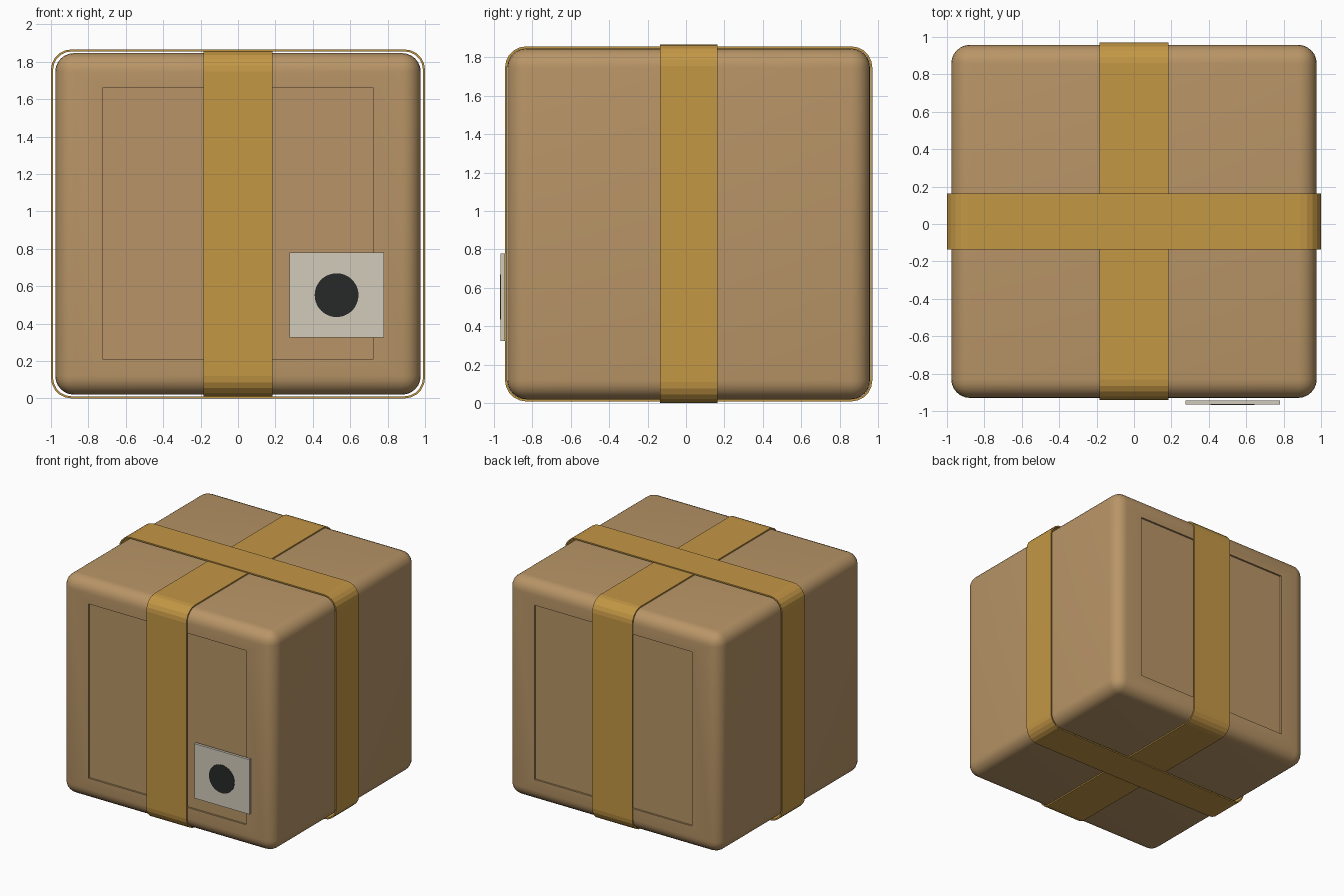
import bpy, bmesh
from math import pi, sin, cos, radians
from mathutils import Vector, Matrix

if "Cube" in bpy.data.objects:
    bpy.data.objects.remove(bpy.data.objects["Cube"])

CY = 0.014   # crate centre in y
CZ = 0.933   # crate centre in z


def material(name, rgb):
    m = bpy.data.materials.new(name)
    m.diffuse_color = (*rgb, 1)
    m.use_nodes = True
    m.node_tree.nodes["Principled BSDF"].inputs["Base Color"].default_value = m.diffuse_color
    return m


def add_object(name, bm, mat, smooth=None):
    bmesh.ops.recalc_face_normals(bm, faces=bm.faces[:])
    me = bpy.data.meshes.new(name)
    bm.to_mesh(me)
    bm.free()
    me.materials.append(mat)
    ob = bpy.data.objects.new(name, me)
    bpy.context.collection.objects.link(ob)
    if smooth:
        bpy.ops.object.select_all(action='DESELECT')
        ob.select_set(True)
        bpy.context.view_layer.objects.active = ob
        bpy.ops.object.shade_smooth_by_angle(angle=radians(smooth))
    return ob


def box(size, centre):
    bm = bmesh.new()
    bmesh.ops.create_cube(bm, size=1, matrix=Matrix.Translation(centre) @ Matrix.Diagonal((*size, 1)))
    return bm


def rounded_rect(hx, hz, r, seg=5):
    pts = []
    for i, (sx, sz) in enumerate(((1, 1), (-1, 1), (-1, -1), (1, -1))):
        for k in range(seg + 1):
            a = (i + k / seg) * pi / 2
            pts.append((sx * (hx - r) + r * cos(a), sz * (hz - r) + r * sin(a)))
    return pts


def strap(name, h, hz, half_width, to_3d, mat, t=0.011, r=0.11):
    """Closed band: rounded-rectangle ring with a thin rectangular section."""
    outer, inner = rounded_rect(h, hz, r), rounded_rect(h - t, hz - t, r - t)
    bm = bmesh.new()
    rings = [[bm.verts.new(to_3d(u, w, v)) for u, v in loop]
             for loop, w in ((outer, -half_width), (outer, half_width),
                             (inner, half_width), (inner, -half_width))]
    n = len(outer)
    for j in range(4):
        a, b = rings[j], rings[(j + 1) % 4]
        for i in range(n):
            k = (i + 1) % n
            bm.faces.new((a[i], a[k], b[k], b[i]))
    return add_object(name, bm, mat)


card = material("cardboard", (0.48, 0.30, 0.135))
tape = material("tape", (0.55, 0.31, 0.06))
paper = material("paper", (0.65, 0.60, 0.50))
black = material("black", (0.02, 0.022, 0.022))

# Rounded box with a recessed panel on front and back
bm = box((1.954, 1.888, 1.826), (0, CY, CZ))
bmesh.ops.bevel(bm, geom=bm.edges[:], offset=0.1, segments=6, profile=0.5, affect='EDGES')
bmesh.ops.recalc_face_normals(bm, faces=bm.faces[:])
panels = [f for f in bm.faces if abs(f.normal.y) > 0.99 and f.calc_area() > 1]
bmesh.ops.inset_individual(bm, faces=panels, thickness=0.05)
for f in panels:
    for v in f.verts:
        v.co.x = 0.725 if v.co.x > 0 else -0.725
        v.co.z = 1.66 if v.co.z > CZ else 0.21
    d = -0.015 if f.calc_center_median().y > 0 else 0.015
    rim = f.verts[:]
    floor = bmesh.ops.extrude_discrete_faces(bm, faces=[f])["faces"][0]
    bmesh.ops.translate(bm, verts=floor.verts[:], vec=(0, d, 0))
add_object("box_body", bm, card, smooth=30)

# Crossing straps
strap("strap_side_to_side", 1.0, 0.933, 0.15, lambda u, w, v: (u, w + CY, v + CZ), tape)
strap("strap_front_to_back", 0.956, 0.924, 0.185, lambda u, w, v: (w, u + CY, v + CZ), tape)

# Label with round mark
add_object("label", box((0.505, 0.022, 0.455), (0.527, -0.954, 0.552)), paper)
bm = bmesh.new()
bmesh.ops.create_cone(bm, cap_ends=True, segments=48, radius1=0.117, radius2=0.117, depth=0.01,
                      matrix=Matrix.Translation((0.527, -0.963, 0.552)) @ Matrix.Rotation(pi / 2, 4, 'X'))
add_object("label_dot", bm, black, smooth=30)
